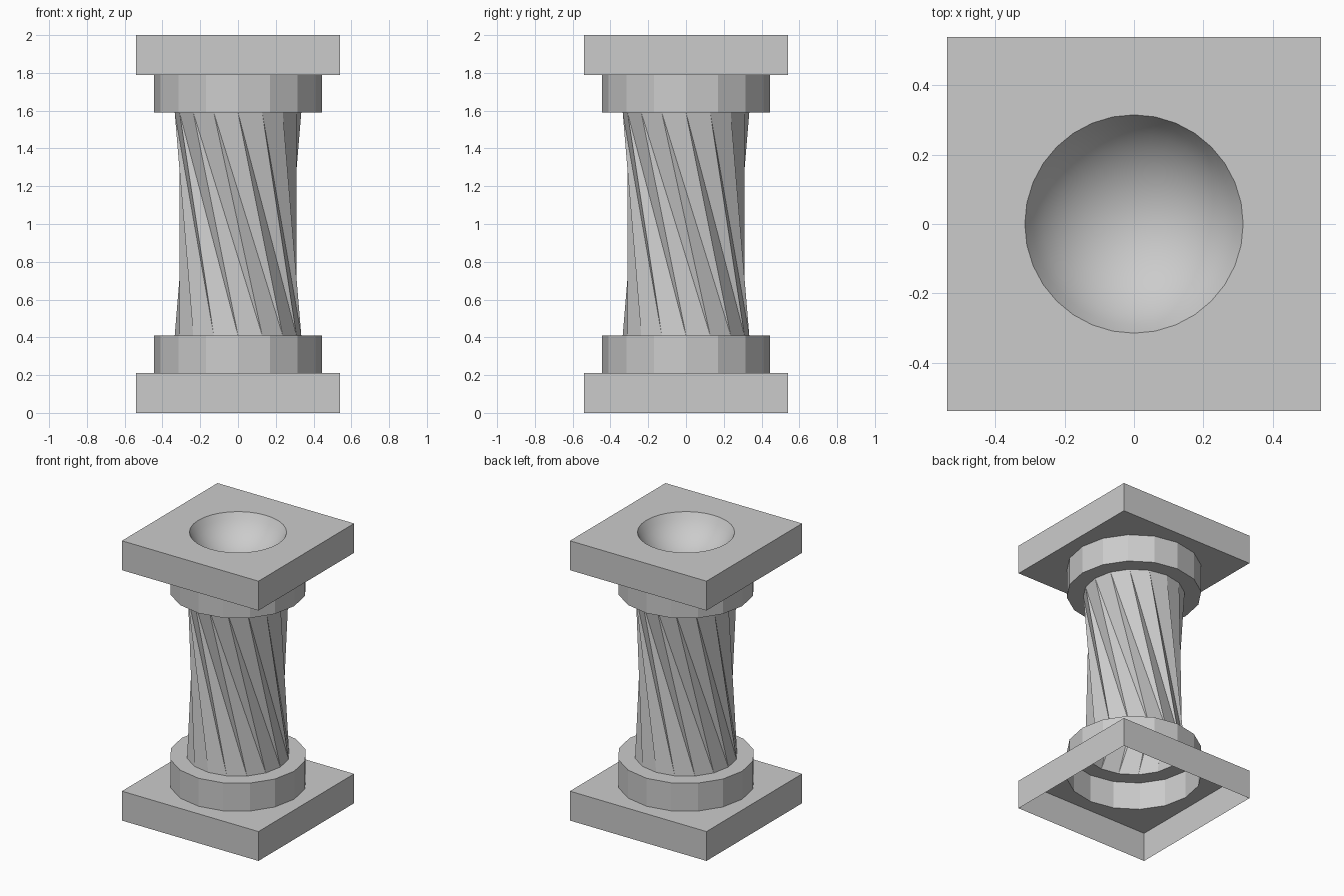
import bpy, bmesh, math

if "Cube" in bpy.data.objects:
    bpy.data.objects.remove(bpy.data.objects["Cube"])

H = 0.54          # half width of the slabs
R_RING = 0.445    # collar radius
R_SHAFT = 0.335   # shaft radius at its ends
TWIST = math.radians(45)


def circle(r, z, n=16, turn=0.0):
    return [(r * math.cos(2 * math.pi * i / n + turn),
             r * math.sin(2 * math.pi * i / n + turn), z) for i in range(n)]


def square(h, z, n=16):
    # circle points pushed out radially onto a square
    pts = []
    for x, y, _ in circle(1, 0, n):
        m = max(abs(x), abs(y))
        pts.append((h * x / m, h * y / m, z))
    return pts


def skin(name, loops, triangles=False, smooth=False, tip=None):
    """Join a stack of equal loops into an open shell."""
    bm = bmesh.new()
    rings = [[bm.verts.new(p) for p in loop] for loop in loops]
    n = len(rings[0])
    for a, b in zip(rings, rings[1:]):
        for i in range(n):
            j = (i + 1) % n
            if triangles:
                bm.faces.new((a[i], a[j], b[i]))
                bm.faces.new((a[j], b[j], b[i]))
            else:
                bm.faces.new((a[i], a[j], b[j], b[i]))
    if tip:
        c = bm.verts.new(tip)
        last = rings[-1]
        for i in range(n):
            bm.faces.new((last[i], last[(i + 1) % n], c))
    for f in bm.faces:
        f.smooth = smooth
    me = bpy.data.meshes.new(name)
    bm.to_mesh(me)
    bm.free()
    ob = bpy.data.objects.new(name, me)
    bpy.context.collection.objects.link(ob)
    return ob


# base: hollow slab (open underneath), collar and shoulder
skin("base", [square(H, 0), square(H, 0.21)])
skin("base_collar", [square(H, 0.21), circle(R_RING, 0.21),
                     circle(R_RING, 0.41), circle(R_SHAFT, 0.41)])

# twisted shaft
skin("shaft", [circle(R_SHAFT, 0.41), circle(R_SHAFT, 1.59, turn=-TWIST)],
     triangles=True)

# capital: collar and slab
skin("capital_collar", [circle(R_SHAFT, 1.59), circle(R_RING, 1.59),
                        circle(R_RING, 1.79), square(H, 1.79)])
skin("capital", [square(H, 1.79), square(H, 2.0)])

# top face with round hole
RIM, DEPTH, N = 0.315, 0.20, 32
skin("capital_top", [square(H, 2.0, N), circle(RIM, 2.0, N)])

# bowl: smooth spherical cap sunk into the top
R = (RIM ** 2 + DEPTH ** 2) / (2 * DEPTH)
zc = 2.0 - DEPTH + R
edge = math.asin(RIM / R)
steps = 8
cap = [circle(R * math.sin(edge * k / steps), zc - R * math.cos(edge * k / steps), N)
       for k in range(steps, 0, -1)]
skin("bowl", cap, smooth=True, tip=(0, 0, 2.0 - DEPTH))
